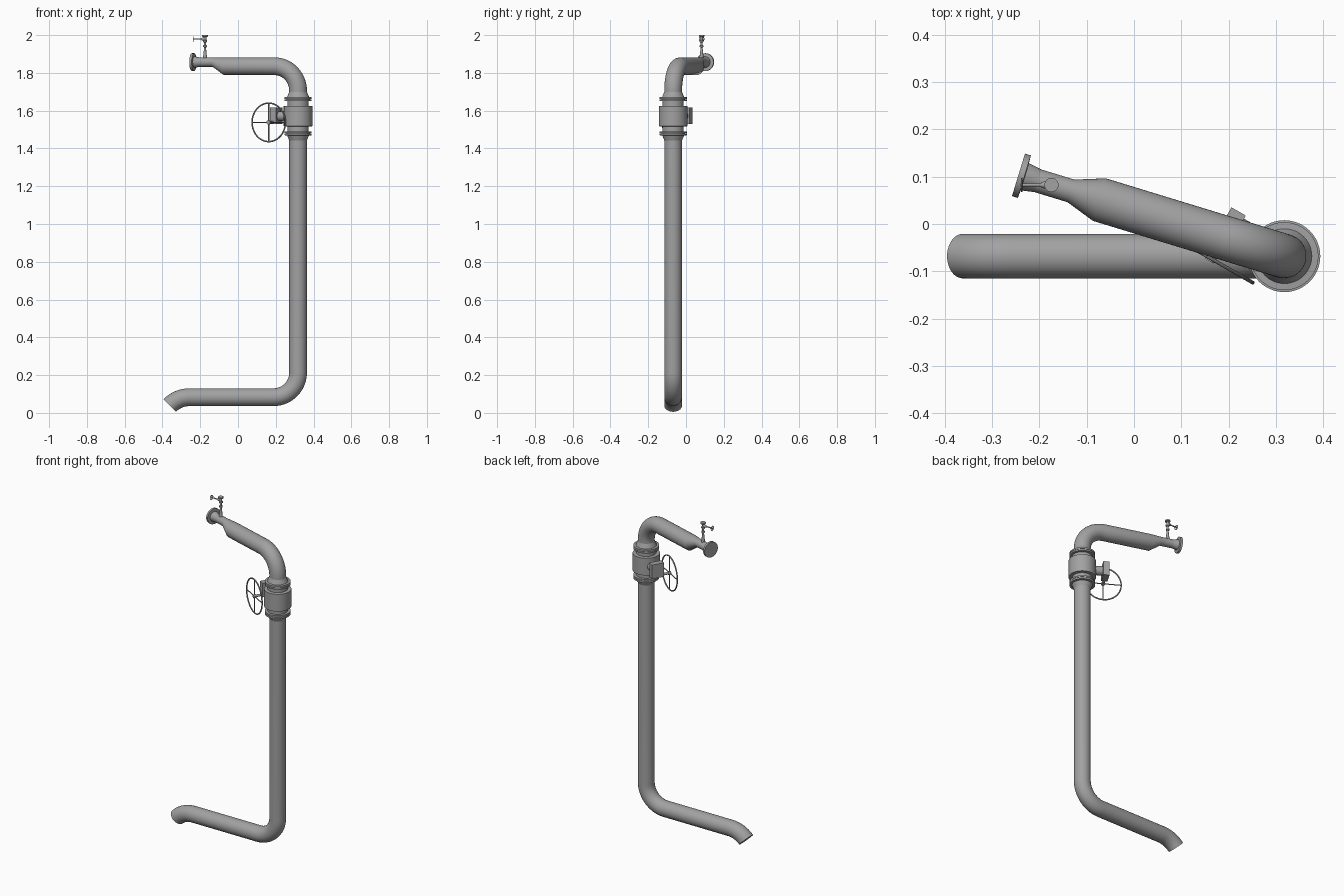
import bpy, bmesh
from math import sin, cos, pi, radians
from mathutils import Vector, Matrix

old = bpy.data.objects.get("Cube")
if old:
    bpy.data.objects.remove(old, do_unlink=True)

steel = bpy.data.materials.new("pipe_grey")
steel.use_nodes = True
GREY = (0.36, 0.36, 0.36, 1)
steel.diffuse_color = GREY
steel.node_tree.nodes["Principled BSDF"].inputs["Base Color"].default_value = GREY

UP = Vector((0, 0, 1))
R = 0.047                                   # main pipe radius
BEND = 0.13                                 # elbow radius
RISER = Vector((0.318, -0.068, 0))          # riser axis
OUT = Vector((-cos(radians(17)), sin(radians(17)), 0))   # outlet direction
GEAR = Vector((-cos(radians(30)), sin(radians(30)), 0))  # valve to gearbox
SHAFT = Vector((0.5, cos(radians(30)), 0))               # handwheel axis


def finish(name, bm, smooth=True):
    bmesh.ops.recalc_face_normals(bm, faces=bm.faces)
    mesh = bpy.data.meshes.new(name)
    bm.to_mesh(mesh)
    bm.free()
    mesh.materials.append(steel)
    ob = bpy.data.objects.new(name, mesh)
    bpy.context.collection.objects.link(ob)
    if smooth:
        bpy.ops.object.select_all(action='DESELECT')
        ob.select_set(True)
        bpy.context.view_layer.objects.active = ob
        bpy.ops.object.shade_smooth_by_angle(angle=radians(35))
    return ob


def tube(name, stations, side, n=40):
    """Skin round sections given as (centre, direction, radius)."""
    bm = bmesh.new()
    rings = []
    for c, d, r in stations:
        other = d.cross(side)
        rings.append([bm.verts.new(c + side * (r * cos(2 * pi * i / n))
                                   + other * (r * sin(2 * pi * i / n)))
                      for i in range(n)])
    for a, b in zip(rings, rings[1:]):
        for i in range(n):
            j = (i + 1) % n
            bm.faces.new((a[i], a[j], b[j], b[i]))
    bm.faces.new(rings[0])
    bm.faces.new(rings[-1])
    return finish(name, bm)


def turned(name, origin, axis, profile, n=40):
    """Turn a (radius, distance) profile about an axis."""
    return tube(name, [(origin + axis * h, axis, r) for r, h in profile],
                axis.orthogonal().normalized(), n)


def rod(name, a, b, r, n=12):
    d = b - a
    return turned(name, a, d.normalized(), [(r, 0), (r, d.length)], n)


def elbow(start, d0, d1, radius, angle, steps=14):
    """Stations of a bend that leaves along d0 and turns towards d1."""
    out = []
    for i in range(steps + 1):
        t = angle * i / steps
        out.append((start + d0 * (radius * sin(t)) + d1 * (radius * (1 - cos(t))),
                    d0 * cos(t) + d1 * sin(t), R))
    return out


def handwheel(name, centre, axis, radius, rim, spoke, spokes):
    bm = bmesh.new()
    side = axis.cross(UP)
    major, minor = 40, 10
    ring = []
    for i in range(major):
        t = 2 * pi * i / major
        radial = side * cos(t) + UP * sin(t)
        ring.append([bm.verts.new(centre + radial * (radius - rim + rim * cos(2 * pi * j / minor))
                                  + axis * (rim * sin(2 * pi * j / minor)))
                     for j in range(minor)])
    for i in range(major):
        a, b = ring[i], ring[(i + 1) % major]
        for j in range(minor):
            k = (j + 1) % minor
            bm.faces.new((a[j], b[j], b[k], a[k]))
    finish(name + "_rim", bm)
    for i in range(spokes):
        t = 2 * pi * i / spokes
        rod(f"{name}_spoke_{i + 1}", centre,
            centre + (side * cos(t) + UP * sin(t)) * (radius - rim), spoke, 8)


# Lower run: riser, elbow, floor pipe and angled outlet
low = 0.083
west = Vector((-1, 0, 0))
floor_run = [(RISER + UP * 1.46, -UP, R)]
floor_run += elbow(RISER + UP * (low + BEND), -UP, west, BEND, pi / 2)
floor_run += elbow(Vector((-0.256, RISER.y, low)), west, -UP, 0.15, pi / 4, 8)
tube("lower_pipe", floor_run, Vector((0, 1, 0)))

# Upper run: elbow, arm and flat-topped reducer
high = 1.835
arm = RISER + UP * high
small = 0.025
raised = arm + UP * (R - small)
across = OUT.cross(UP)
upper = [(RISER + UP * 1.68, UP, R)]
upper += elbow(RISER + UP * (high - BEND), UP, OUT, BEND, pi / 2)
upper += [(arm + OUT * 0.409, OUT, R), (raised + OUT * 0.472, OUT, small),
          (raised + OUT * 0.55, OUT, small)]
tube("upper_pipe", upper, across)
turned("end_flange", raised, OUT,
       [(small, 0.545), (0.03, 0.574), (0.047, 0.575), (0.047, 0.588)])

# Main valve: body, spigots and paired flanges
mid = RISER + UP * 1.571
turned("valve_body", mid, UP, [(0.07, -0.054), (0.076, -0.053), (0.076, 0.053), (0.07, 0.054)], 48)
for label, s in (("upper", 1), ("lower", -1)):
    axis = UP * s
    turned(f"{label}_valve_neck", mid, axis, [(0.056, 0.04), (0.056, 0.085)])
    turned(f"{label}_valve_flange", mid, axis, [(0.072, 0.08), (0.072, 0.089)], 48)
    turned(f"{label}_pipe_flange", mid, axis,
           [(0.072, 0.091), (0.072, 0.101), (0.058, 0.102), (R, 0.128)], 48)
    turned(f"{label}_gasket", mid, axis, [(0.062, 0.088), (0.062, 0.092)])

# Gear operator with handwheel
turned("gear_stem", mid, GEAR, [(0.026, 0.06), (0.026, 0.116)], 24)
bm = bmesh.new()
bmesh.ops.create_cube(bm, size=1)
frame = Matrix((GEAR, SHAFT, UP)).transposed()
centre = RISER + GEAR * 0.131 - SHAFT * 0.003 + UP * 1.573
for v in bm.verts:
    v.co = centre + frame @ Vector((v.co.x * 0.035, v.co.y * 0.073, v.co.z * 0.086))
finish("gearbox", bm, smooth=False)
wheel = RISER + GEAR * 0.132 - SHAFT * 0.082 + UP * 1.538
rod("handwheel_shaft", wheel - SHAFT * 0.006, wheel + SHAFT * 0.06, 0.007, 16)
turned("handwheel_hub", wheel, SHAFT, [(0.011, -0.006), (0.011, 0.008)], 20)
handwheel("handwheel", wheel, SHAFT, 0.106, 0.004, 0.003, 4)

# Small vent valve on the outlet
vent = raised + OUT * 0.515
vent.z = 0
turned("vent_valve", vent, UP,
       [(0.011, 1.875), (0.010, 1.888), (0.005, 1.935), (0.010, 1.937), (0.010, 1.945),
        (0.006, 1.947), (0.006, 1.960), (0.011, 1.964), (0.011, 1.972), (0.007, 1.974),
        (0.007, 1.990), (0.015, 1.992), (0.015, 2.0)], 20)
knob = vent + west * 0.063 + UP * 1.979
rod("vent_stem", vent + UP * 1.979, knob + west * 0.002, 0.0035)
turned("vent_bonnet", vent + UP * 1.979, west, [(0.008, 0), (0.008, 0.014), (0.005, 0.022)], 16)
handwheel("vent_handwheel", knob, west, 0.015, 0.002, 0.0015, 4)
